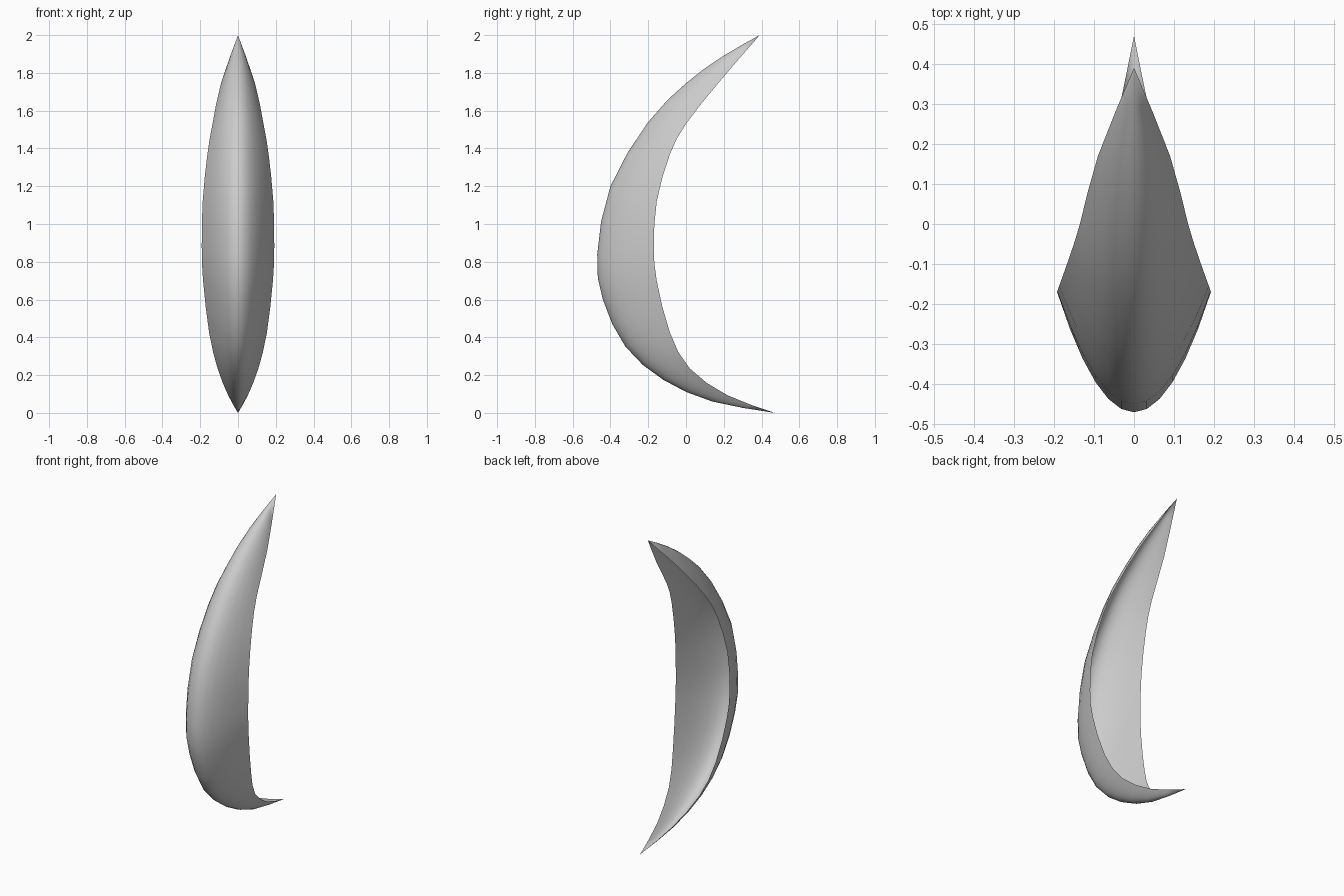
import bpy
import bmesh
from mathutils import Vector

cube = bpy.data.objects.get("Cube")
if cube:
    bpy.data.objects.remove(cube)

# Stations from upper tip to lower tip:
# keel y, keel z, rim y, rim z, half width
stations = [
    (.39, 2, .39, 2, 0),
    (.19, 1.885, .17, 1.745, .09),
    (0, 1.745, 0, 1.53, .135),
    (-.2, 1.54, -.085, 1.37, .162),
    (-.4, 1.2, -.155, 1.12, .187),
    (-.47, .84, -.17, .88, .192),
    (-.44, .6, -.155, .7, .185),
    (-.32, .35, -.085, .425, .153),
    (-.12, .175, .02, .235, .108),
    (.14, .06, .22, .093, .052),
    (.47, 0, .47, 0, 0),
]
STEPS = 2
HALF_SEGMENTS = 6


def blend(a, b, c, d, t):
    """Smooth curve through b and c, guided by their neighbours a and d."""
    return b + (c - a) * t / 2 + (a * 2 - b * 5 + c * 4 - d) * t**2 / 2 \
        + (b * 3 - a - c * 3 + d) * t**3 / 2


def refine(rows, steps):
    """Add smooth in-between stations along the crescent."""
    keys = [Vector(row) for row in rows]
    keys = [keys[0] * 2 - keys[1]] + keys + [keys[-1] * 2 - keys[-2]]
    result = []
    for i in range(1, len(keys) - 2):
        for k in range(steps):
            result.append(blend(*keys[i - 1:i + 3], k / steps))
    return result + [keys[-2]]


def section(bm, station):
    """One trough-shaped cross-section from rim to keel to rim."""
    keel_y, keel_z, rim_y, rim_z, width = station
    keel = Vector((0, keel_y, keel_z))
    rim = Vector((0, rim_y, rim_z))
    ring = []
    for j in range(-HALF_SEGMENTS, HALF_SEGMENTS + 1):
        s = j / HALF_SEGMENTS
        point = rim.lerp(keel, 1 - s * s)
        point.x = width * s
        ring.append(bm.verts.new(point))
    return ring


# Hollow crescent shell, open at the back
bm = bmesh.new()
rings = [section(bm, station) for station in refine(stations, STEPS)]
for upper, lower in zip(rings, rings[1:]):
    for j in range(len(upper) - 1):
        bm.faces.new((upper[j], lower[j], lower[j + 1], upper[j + 1]))
bmesh.ops.remove_doubles(bm, verts=bm.verts, dist=0.0005)

mesh = bpy.data.meshes.new("crescent_shell")
bm.to_mesh(mesh)
bm.free()
mesh.shade_smooth()
shell = bpy.data.objects.new("crescent_shell", mesh)
bpy.context.collection.objects.link(shell)

# Plain grey
grey = bpy.data.materials.new("light_grey")
grey.use_nodes = True
colour = (0.6, 0.6, 0.6, 1)
grey.diffuse_color = colour
grey.node_tree.nodes["Principled BSDF"].inputs["Base Color"].default_value = colour
mesh.materials.append(grey)
